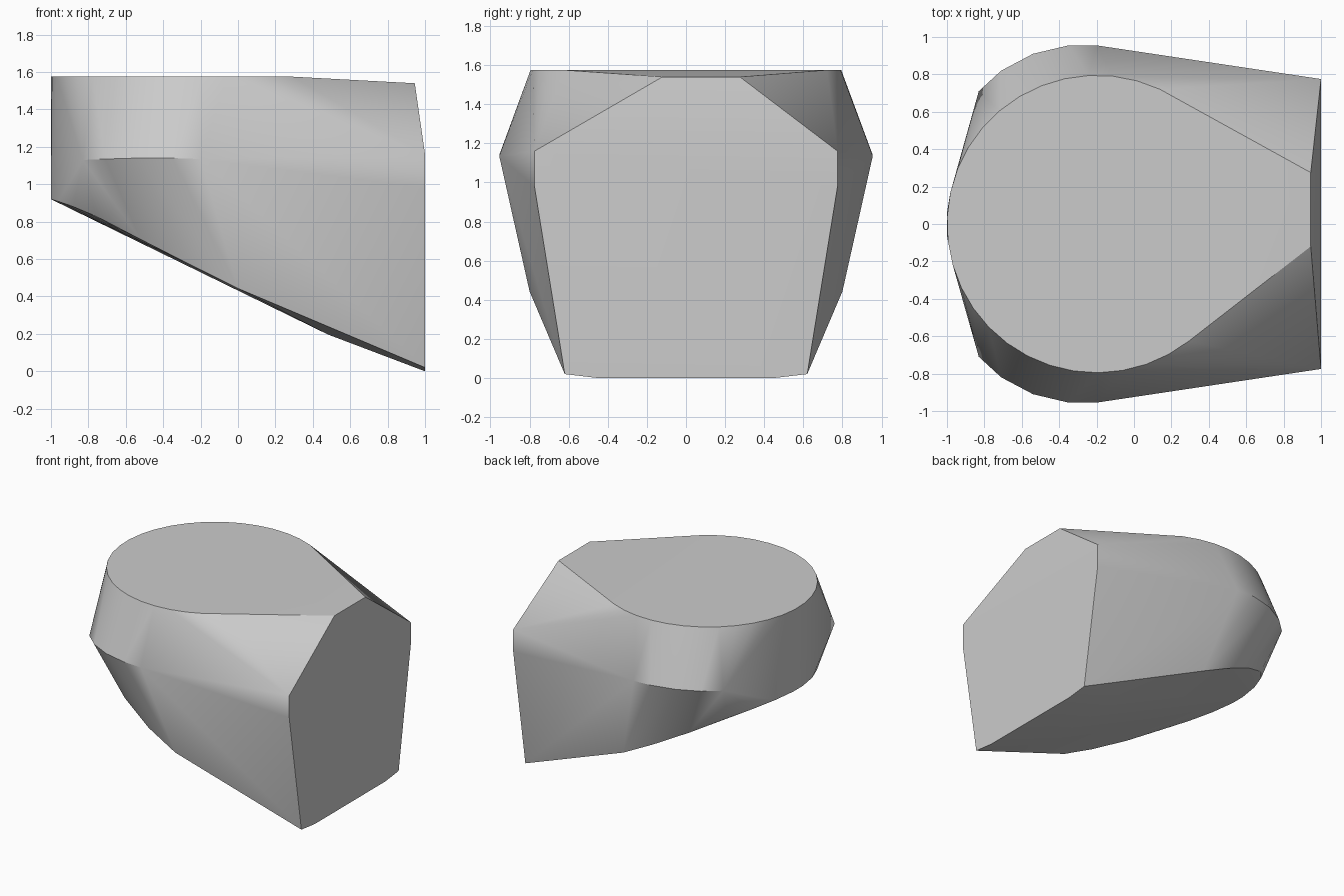
import bpy
import bmesh
import math

cube = bpy.data.objects.get("Cube")
if cube:
    bpy.data.objects.remove(cube, do_unlink=True)

grey = bpy.data.materials.new("plain grey")
grey.use_nodes = True
colour = (0.6, 0.6, 0.6, 1)
grey.diffuse_color = colour
grey.node_tree.nodes["Principled BSDF"].inputs["Base Color"].default_value = colour


def mirrored(points):
    """Each point together with its twin across the y = 0 plane."""
    return [(x, s * y, z) for x, y, z in points for s in (1, -1)]


# Round flat top, open toward the blunt end
points = []
for i in range(27):
    a = math.radians(65 + i * 243 / 26)
    points.append((-0.2 + 0.8 * math.cos(a), 0.795 * math.sin(a), 1.575))

# Narrow top edge of the blunt end
points += [(0.945, 0.275, 1.54), (0.945, -0.12, 1.54)]

# Widest belt around the sides
points += mirrored([(-0.83, 0.71, 1.13), (-0.71, 0.82, 1.135), (-0.54, 0.91, 1.14),
                    (-0.35, 0.955, 1.14), (-0.2, 0.955, 1.135)])

# Blunt end face
points += mirrored([(1, 0.775, 1.16), (1, 0.775, 0.98), (1, 0.62, 0.02), (1, 0.45, 0)])

# Rim of the sloping underside
points += mirrored([(-1, 0.06, 0.92), (-0.96, 0.24, 0.908), (-0.88, 0.41, 0.88),
                    (-0.76, 0.55, 0.83), (-0.52, 0.7, 0.705), (-0.25, 0.78, 0.567),
                    (0, 0.8, 0.443), (0.48, 0.45, 0.197)])

# Wrap the sections in one faceted shell
bm = bmesh.new()
for p in points:
    bm.verts.new(p)
result = bmesh.ops.convex_hull(bm, input=bm.verts[:])
bmesh.ops.delete(bm, geom=[v for v in bm.verts if not v.link_faces], context="VERTS")
bmesh.ops.dissolve_limit(bm, angle_limit=math.radians(0.5), verts=bm.verts[:], edges=bm.edges[:])
bmesh.ops.recalc_face_normals(bm, faces=bm.faces[:])
mesh = bpy.data.meshes.new("faceted_block")
bm.to_mesh(mesh)
bm.free()
mesh.materials.append(grey)

block = bpy.data.objects.new("faceted_block", mesh)
bpy.context.collection.objects.link(block)
bpy.ops.object.select_all(action="DESELECT")
block.select_set(True)
bpy.context.view_layer.objects.active = block
bpy.ops.object.shade_smooth_by_angle(angle=math.radians(30))
